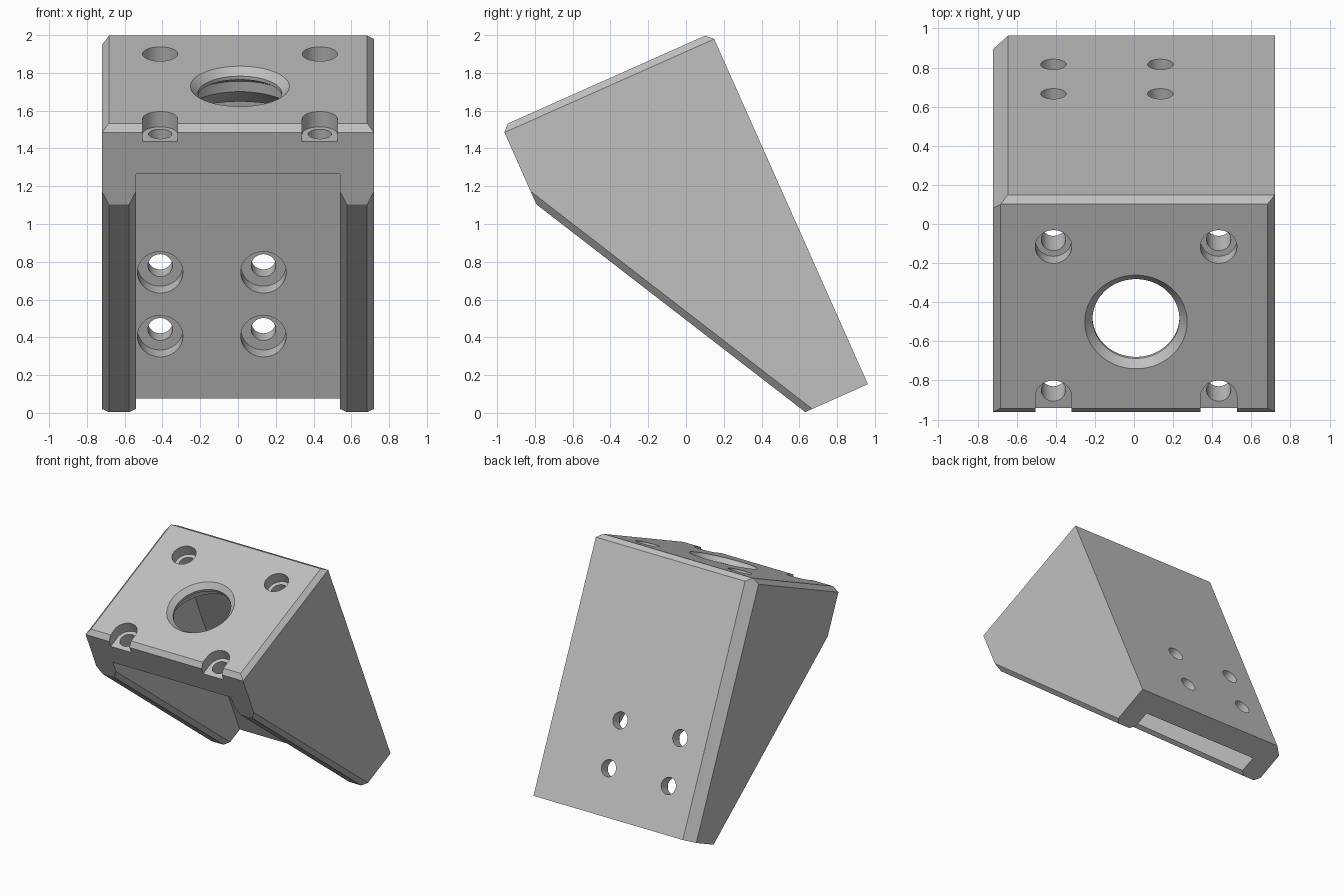
import bpy, bmesh
from math import radians, pi, cos, sin
from mathutils import Matrix, Vector

cube = bpy.data.objects.get("Cube")
if cube:
    bpy.data.objects.remove(cube)

# Working frame: x across, y from front (negative) to back plate (0), z up the plate
W = 0.72          # half width
H = 2.036         # height along the back plate
DEPTH = 1.216     # front face distance from the back
INNER = 0.54      # half width of the channel
PLATE = 0.184     # back plate thickness
ROOF = 1.76       # underside of the top plate
SEAT = 1.947      # screw seat height in the top plate
CH = 0.036        # edge chamfer
FOOT, KNEE = 0.363, 1.583   # slanted edge start depth and end height


def finish(name, bm):
    bmesh.ops.recalc_face_normals(bm, faces=bm.faces[:])
    mesh = bpy.data.meshes.new(name)
    bm.to_mesh(mesh)
    bm.free()
    obj = bpy.data.objects.new(name, mesh)
    bpy.context.collection.objects.link(obj)
    return obj


def prism(bm, outline, offset):
    """Extrude a closed outline along an offset vector."""
    face = bm.faces.new([bm.verts.new(p) for p in outline])
    ext = bmesh.ops.extrude_face_region(bm, geom=[face])
    verts = [g for g in ext["geom"] if isinstance(g, bmesh.types.BMVert)]
    bmesh.ops.translate(bm, verts=verts, vec=offset)


def box(name, x0, x1, y0, y1, z0, z1):
    bm = bmesh.new()
    prism(bm, [(x0, y0, z0), (x1, y0, z0), (x1, y1, z0), (x0, y1, z0)], (0, 0, z1 - z0))
    return finish(name, bm)


def lathe(name, profile, matrix, steps=64):
    """Solid of revolution about z from (radius, height) points."""
    bm = bmesh.new()
    rings = [[bm.verts.new((r * cos(2 * pi * i / steps), r * sin(2 * pi * i / steps), h))
              for i in range(steps)] for r, h in profile]
    for a, b in zip(rings, rings[1:]):
        for i in range(steps):
            j = (i + 1) % steps
            bm.faces.new((a[i], a[j], b[j], b[i]))
    bm.faces.new(rings[0])
    bm.faces.new(rings[-1])
    bm.transform(matrix)
    return finish(name, bm)


def plane_cut(bm, point, normal):
    """Trim everything beyond a plane and cap the cut."""
    cut = bmesh.ops.bisect_plane(bm, geom=bm.verts[:] + bm.edges[:] + bm.faces[:],
                                 plane_co=point, plane_no=normal, clear_outer=True)
    edges = [g for g in cut["geom_cut"] if isinstance(g, bmesh.types.BMEdge)]
    bmesh.ops.holes_fill(bm, edges=edges, sides=0)


# Solid wedge body
bm = bmesh.new()
side = [(0, 0), (FOOT, 0), (DEPTH, KNEE), (DEPTH, H), (0, H)]
prism(bm, [(-W, -w, v) for w, v in side], (2 * W, 0, 0))

# Chamfers on the top rim, the slanted outer edges and one rear edge
slant = Vector((0, FOOT - DEPTH, -KNEE)).normalized()     # along the slant, downwards
slant = Vector((0, -(DEPTH - FOOT), KNEE)).normalized()
out = Vector((0, -slant.z, slant.y))                      # out of the slanted face
for s in (-1, 1):
    plane_cut(bm, (s * W, 0, H - CH), (s, 0, 1))
    plane_cut(bm, Vector((s * (W - CH), -FOOT, 0)), Vector((s, 0, 0)) + out)
plane_cut(bm, (0, 0, H - CH), (0, 1, 1))
plane_cut(bm, (0, -DEPTH, H - CH), (0, -1, 1))
plane_cut(bm, (-W + 0.075, 0, 0), (-1, 1, 0))
body = finish("angled_bracket", bm)

# Channel between the legs, with chamfered inner leg edges
cutters = [box("channel_cutter", -INNER, INNER, -2, -PLATE, -1, ROOF)]
bm = bmesh.new()
base = Vector((0, -FOOT, 0)) - slant * 0.5
widths = [(INNER - 0.02, -CH - 0.02), (INNER, -CH), (INNER + CH * 2, CH)]
right = [base + Vector((x, 0, 0)) + out * d for x, d in widths]
left = [Vector((-p.x, p.y, p.z)) for p in reversed(right)]
prism(bm, right + left, slant * 3)
cutters.append(finish("leg_chamfer_cutter", bm))

# Screw holes through the top plate; the front pair opens forwards
SCREW = [(0.062, 1.5), (0.062, SEAT), (0.093, SEAT), (0.093, 2.3)]
for x in (-0.412, 0.433):
    for w in (0.275, 1.117):
        cutters.append(lathe("top_screw_cutter", SCREW, Matrix.Translation((x, -w, 0))))
    cutters.append(box("seat_slot_cutter", x - 0.093, x + 0.093, -1.5, -1.117, SEAT, 2.3))

# Large central opening: countersunk above, widening below
BORE = [(0.42, 1.70), (0.42, ROOF), (0.29, 1.876), (0.29, 1.936), (0.222, 1.976),
        (0.222, 1.996), (0.262, H), (0.262, 2.3)]
cutters.append(lathe("opening_cutter", BORE, Matrix.Translation((0.01, -0.696, 0)), 96))

# Counterbored holes through the back plate
MOUNT = [(0.065, -0.2), (0.065, 0.094), (0.12, 0.094), (0.12, 0.5)]
for x in (-0.412, 0.135):
    for v in (0.36, 0.73):
        place = Matrix.Translation((x, 0, v)) @ Matrix.Rotation(radians(90), 4, 'X')
        cutters.append(lathe("mount_hole_cutter", MOUNT, place))

# Apply the cuts
for c in cutters:
    c.hide_render = True
    mod = body.modifiers.new(c.name, 'BOOLEAN')
    mod.operation = 'DIFFERENCE'
    mod.solver = 'EXACT'
    mod.object = c
graph = bpy.context.evaluated_depsgraph_get()
result = bpy.data.meshes.new_from_object(body.evaluated_get(graph))
body.modifiers.clear()
body.data = result
for c in cutters:
    bpy.data.objects.remove(c)

# Lean the bracket into its final pose
body.data.transform(Matrix.Translation((0, 0.963, 0.152)) @ Matrix.Rotation(radians(24), 4, 'X'))

# Grey material
grey = bpy.data.materials.new("plain_grey")
grey.use_nodes = True
colour = (0.53, 0.53, 0.53, 1)
grey.diffuse_color = colour
grey.node_tree.nodes["Principled BSDF"].inputs["Base Color"].default_value = colour
body.data.materials.clear()
body.data.materials.append(grey)

# Smooth bores, crisp edges
bpy.ops.object.select_all(action='DESELECT')
body.select_set(True)
bpy.context.view_layer.objects.active = body
bpy.ops.object.shade_smooth_by_angle(angle=radians(25))
